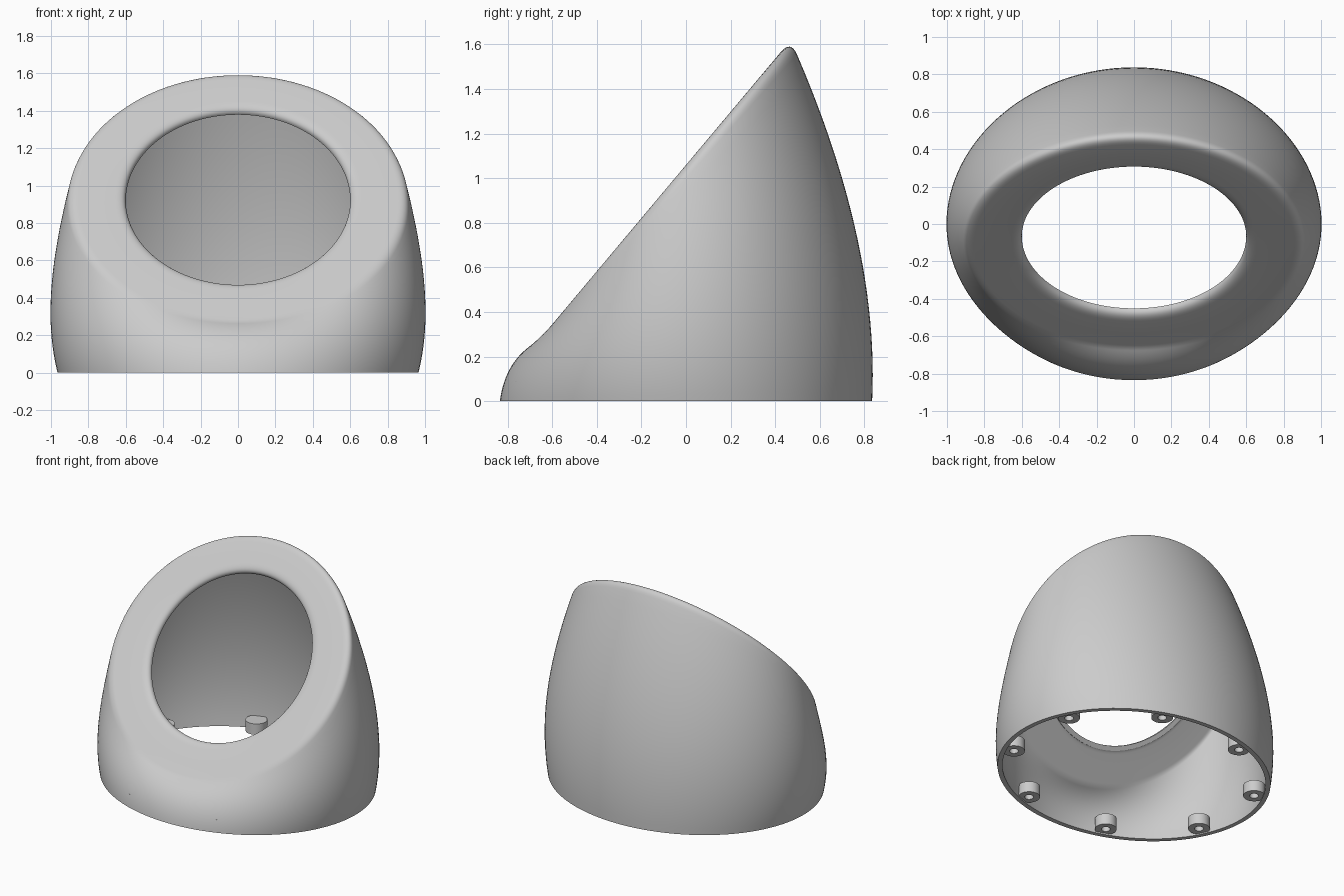
import bpy, bmesh
from math import sin, cos, pi, radians
from mathutils import Vector

if "Cube" in bpy.data.objects:
    bpy.data.objects.remove(bpy.data.objects["Cube"], do_unlink=True)

grey = bpy.data.materials.new("light_grey")
grey.use_nodes = True
grey.diffuse_color = (0.6, 0.6, 0.6, 1)
grey.node_tree.nodes["Principled BSDF"].inputs["Base Color"].default_value = (0.6, 0.6, 0.6, 1)


def bezier(a, b, c, t):
    return a * (1 - t) ** 2 + b * 2 * t * (1 - t) + c * t * t


def loft(name, columns, closed):
    """Skin a ring of profile columns into one object."""
    bm = bmesh.new()
    grid = [[bm.verts.new(p) for p in col] for col in columns]
    for i, col in enumerate(grid):
        nxt = grid[(i + 1) % len(grid)]
        for j in range(len(col) - 1):
            bm.faces.new((col[j], nxt[j], nxt[j + 1], col[j + 1]))
    if closed:
        bmesh.ops.remove_doubles(bm, verts=bm.verts, dist=1e-5)
        bmesh.ops.recalc_face_normals(bm, faces=bm.faces)
    mesh = bpy.data.meshes.new(name)
    bm.to_mesh(mesh)
    bm.free()
    mesh.materials.append(grey)
    obj = bpy.data.objects.new(name, mesh)
    bpy.context.collection.objects.link(obj)
    return obj


def smooth(obj):
    bpy.ops.object.select_all(action='DESELECT')
    obj.select_set(True)
    bpy.context.view_layer.objects.active = obj
    bpy.ops.object.shade_smooth_by_angle(angle=radians(35))


# Sloping face frame: centre, in-plane up direction and outward normal
TILT = radians(50)
CENTRE = Vector((0, -0.096, 0.945))
UP = Vector((0, cos(TILT), sin(TILT)))
NORMAL = Vector((0, -sin(TILT), cos(TILT)))


def on_face(angle, rx, ry, depth=0):
    return CENTRE + Vector((rx * cos(angle), 0, 0)) + UP * ry * sin(angle) - NORMAL * depth


def shell_column(angle):
    """Profile from the base edge, up the wall, over the rim to the opening."""
    c, s = cos(angle), sin(angle)
    base = Vector((0.965 * c, 0.835 * s, 0))
    bulge = Vector((1.065 * c, 0.03 + 0.84 * s, 0.4 + 0.265 * s + 0.055 * s * s))
    corner = on_face(angle, 0.9, 0.88)
    lip = on_face(angle, 0.66, 0.66)
    round_size = 0.045 + 0.025 * s
    # wall, stopping short of the corner
    stop = 1 - round_size / (2 * (corner - bulge).length)
    pts = [bezier(base, bulge, corner, stop * k / 24) for k in range(25)]
    # rounded outer rim
    inner = corner + (lip - corner).normalized() * round_size
    start = pts[-1]
    pts += [bezier(start, corner, inner, k / 8) for k in range(1, 9)]
    # flat face and rounded lip of the opening
    pts.append(inner.lerp(lip, 0.5))
    edge, end = on_face(angle, 0.6, 0.6), on_face(angle, 0.6, 0.6, 0.04)
    pts += [bezier(lip, edge, end, k / 8) for k in range(9)]
    return pts


# Hollow housing
STEPS = 128
housing = loft("housing_shell", [shell_column(2 * pi * i / STEPS) for i in range(STEPS)], False)
wall = housing.modifiers.new("wall_thickness", 'SOLIDIFY')
wall.thickness = 0.033
wall.offset = -1
bpy.context.view_layer.objects.active = housing
housing.select_set(True)
bpy.ops.object.modifier_apply(modifier=wall.name)
for v in housing.data.vertices:
    if v.co.z < 0.012:
        v.co.z = 0
smooth(housing)

# Eight screw bosses just inside the base, each with a blind hole
BOSS = [(0, 0.09), (0.073, 0.09), (0.073, 0.01), (0.03, 0.01), (0.03, 0.07), (0, 0.07)]
for n in range(8):
    a = radians(22.5 + 45 * n)
    columns = [[Vector((r * cos(t), r * sin(t), z)) for r, z in BOSS]
               for t in (2 * pi * k / 32 for k in range(32))]
    boss = loft(f"screw_boss_{n + 1}", columns, True)
    boss.location = (0.875 * cos(a), 0.75 * sin(a), 0)
    smooth(boss)
